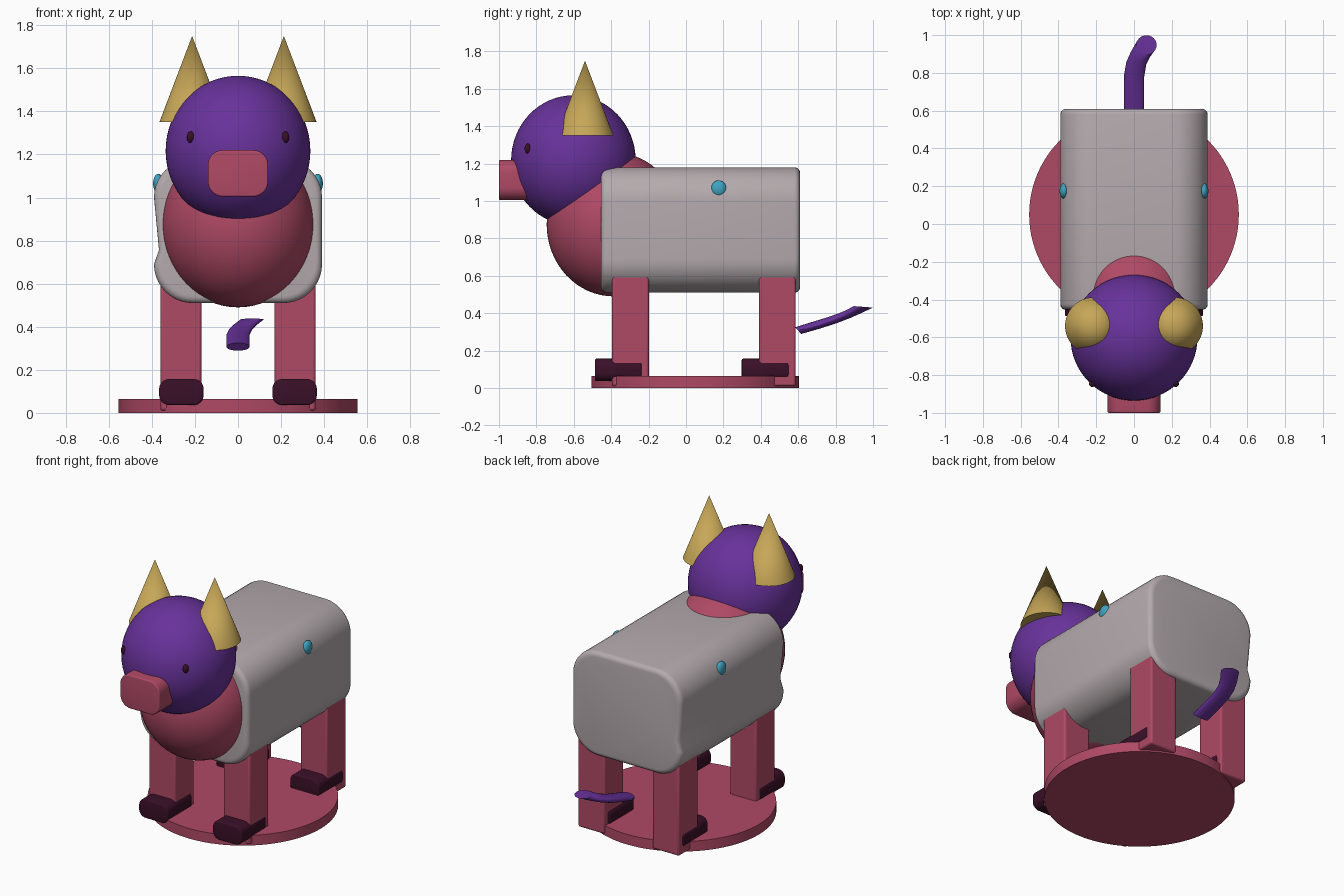
import bpy, bmesh, math
from mathutils import Vector

if "Cube" in bpy.data.objects:
    bpy.data.objects.remove(bpy.data.objects["Cube"], do_unlink=True)


def material(name, rgb):
    m = bpy.data.materials.new(name)
    m.use_nodes = True
    m.diffuse_color = (*rgb, 1)
    bsdf = next(n for n in m.node_tree.nodes if n.type == 'BSDF_PRINCIPLED')
    bsdf.inputs["Base Color"].default_value = (*rgb, 1)
    return m


PURPLE = material("purple", (0.138, 0.032, 0.328))
PINK = material("rose_pink", (0.43, 0.067, 0.13))
GREY = material("warm_grey", (0.46, 0.405, 0.42))
GOLD = material("horn_gold", (0.57, 0.385, 0.097))
DARK = material("dark_plum", (0.042, 0.005, 0.021))
CYAN = material("cyan", (0.048, 0.37, 0.53))


def finish(ob, name, mat, angle=35):
    ob.name = name
    ob.data.materials.append(mat)
    bpy.ops.object.select_all(action='DESELECT')
    ob.select_set(True)
    bpy.context.view_layer.objects.active = ob
    bpy.ops.object.shade_smooth_by_angle(angle=math.radians(angle))
    return ob


def ellipsoid(name, centre, radii, mat, seg=48):
    bpy.ops.mesh.primitive_uv_sphere_add(segments=seg, ring_count=seg // 2, location=centre)
    ob = bpy.context.object
    ob.scale = radii
    return finish(ob, name, mat, 60)


def cone(name, centre, r1, r2, depth, mat, seg=64):
    bpy.ops.mesh.primitive_cone_add(vertices=seg, radius1=r1, radius2=r2, depth=depth, location=centre)
    return finish(bpy.context.object, name, mat)


def loft(name, rings, mat):
    """Skin a tube through equal-sized rings and cap both ends."""
    bm = bmesh.new()
    rows = [[bm.verts.new(p) for p in ring] for ring in rings]
    n = len(rows[0])
    for a, b in zip(rows, rows[1:]):
        for i in range(n):
            j = (i + 1) % n
            bm.faces.new((a[i], a[j], b[j], b[i]))
    bm.faces.new(rows[0])
    bm.faces.new(rows[-1])
    bmesh.ops.recalc_face_normals(bm, faces=bm.faces)
    me = bpy.data.meshes.new(name)
    bm.to_mesh(me)
    bm.free()
    ob = bpy.data.objects.new(name, me)
    bpy.context.collection.objects.link(ob)
    return finish(ob, name, mat)


def rounded_rect(hx, hz, r, steps=10):
    pts = []
    for k, (sx, sz) in enumerate(((1, 1), (-1, 1), (-1, -1), (1, -1))):
        for i in range(steps + 1):
            a = math.pi / 2 * (k + i / steps)
            pts.append((sx * (hx - r) + r * math.cos(a), sz * (hz - r) + r * math.sin(a)))
    return pts


def slab(name, profile, x, z, half, y0, y1, edge, mat):
    """Extrude an x-z profile along y with rounded end rims."""
    ends = [(edge * (1 - math.sin(t)), edge * (1 - math.cos(t)))
            for t in (math.pi / 2 * i / 4 for i in range(5))]
    stations = [(y0 + d, s) for s, d in reversed([(a, b) for a, b in ends])]
    stations = sorted((y0 + d, s) for s, d in ((e[0], edge - e[1]) for e in ends))
    rows = []
    for i in range(5):
        t = math.pi / 2 * i / 4
        rows.append((y0 + edge * (1 - math.cos(t)), edge * (1 - math.sin(t))))
    rows += [(y1 - (y - y0), inset) for y, inset in reversed(rows)]
    rings = [[(x + px * (1 - d / half[0]), y, z + pz * (1 - d / half[1])) for px, pz in profile]
             for y, d in rows]
    return loft(name, rings, mat)


# Round base plate
cone("base_plate", (0, 0.05, 0.0325), 0.555, 0.555, 0.065, PINK, 96)

# Barrel body, with a crease along its right flank
body = rounded_rect(0.39, 0.335, 0.18)
lower = next(i for i, (px, pz) in enumerate(body) if px < -0.38 and pz < 0)
body.insert(lower, (-0.367, -0.088))
slab("body", body, 0, 0.845, (0.39, 0.335), -0.455, 0.61, 0.03, GREY)

# Chest and head
ellipsoid("chest", (0, -0.387, 0.875), (0.355, 0.358, 0.385), PINK, 64)
ellipsoid("head", (0, -0.602, 1.217), (0.336, 0.333, 0.348), PURPLE, 64)
slab("snout", rounded_rect(0.14, 0.108, 0.07), 0, 1.112, (0.14, 0.108), -1.0, -0.75, 0.008, PINK)

# Paired parts
for side, s in (("left", 1), ("right", -1)):
    ellipsoid(side + "_eye", (s * 0.22, -0.846, 1.28), (0.018, 0.017, 0.027), DARK, 24)
    cone(side + "_horn", (s * 0.213, -0.54, 1.55), 0.152, 0, 0.4, GOLD)
    ellipsoid(side + "_button", (s * 0.37, 0.175, 1.065), (0.024, 0.041, 0.045), CYAN, 32)
    for end, y in (("front", -0.297), ("back", 0.488)):
        bpy.ops.mesh.primitive_cube_add(size=1, location=(s * 0.265, y, 0.33))
        leg = bpy.context.object
        leg.scale = (0.19, 0.196, 0.64)
        bpy.ops.object.transform_apply(location=False, rotation=False, scale=True)
        bev = leg.modifiers.new("soft_edges", 'BEVEL')
        bev.width, bev.segments = 0.012, 3
        finish(leg, f"{end}_{side}_leg", PINK)
        slab(f"{end}_{side}_hoof", rounded_rect(0.103, 0.06, 0.045), s * 0.263, 0.097,
             (0.103, 0.06), y - 0.19, y + 0.06, 0.008, DARK)

# Flattened tail: centre and cross vector at each station
stations = [((0, 0.60, 0.307), (0, 0.016, -0.018)),
            ((0, 0.70, 0.337), (0, 0.02, -0.018)),
            ((0, 0.78, 0.362), (0, 0.024, -0.016)),
            ((0.012, 0.85, 0.388), (0, 0.032, -0.012)),
            ((0.035, 0.90, 0.41), (0, 0.04, -0.008)),
            ((0.066, 0.948, 0.434), (0, 0.051, -0.004))]
rings = []
for c, v in stations:
    rings.append([Vector(c) + Vector((0.054, 0, 0)) * math.cos(a) + Vector(v) * math.sin(a)
                  for a in (math.tau * i / 24 for i in range(24))])
loft("tail", rings, PURPLE)
